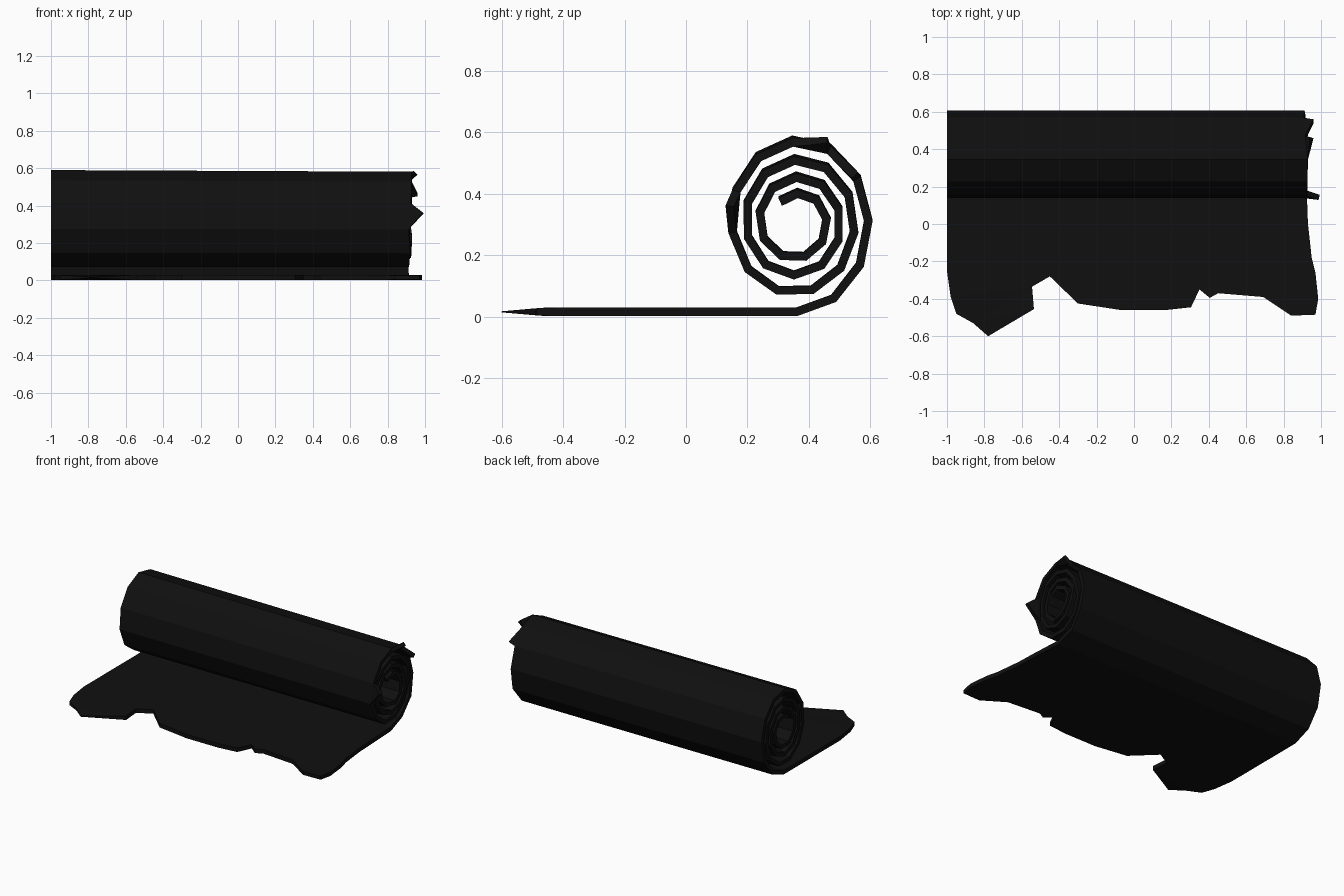
import bpy, bmesh, math, random

if "Cube" in bpy.data.objects:
    bpy.data.objects.remove(bpy.data.objects["Cube"])
random.seed(4)

CY, CZ = 0.36, 0.312          # roll axis
THICK = 0.028

# torn outline of the flat flap, seen from above (left, front, then right edge)
OUTLINE = [(-1, -0.25), (-0.98, -0.39), (-0.95, -0.48), (-0.86, -0.53),
           (-0.78, -0.60), (-0.535, -0.455), (-0.545, -0.335), (-0.45, -0.28),
           (-0.30, -0.425), (-0.07, -0.46), (0.17, -0.46), (0.305, -0.445),
           (0.35, -0.35), (0.405, -0.395), (0.45, -0.37), (0.69, -0.39),
           (0.84, -0.49), (0.97, -0.485), (0.985, -0.40), (0.97, -0.26),
           (0.95, -0.18), (0.93, 0.0), (0.925, 0.14)]


# spiral profile in the y-z plane, starting at the floor
def spiral(turns=3.65):
    pts, t = [], 0.0
    while t < turns:
        a = -math.pi / 2 + t * 2 * math.pi
        r = 0.245 - 0.045 * t
        stretch = 1.21 - 0.04 * t
        pts.append((CY + r * math.cos(a), CZ + stretch * r * math.sin(a)))
        t += 1 / (12 - t)     # fewer sides towards the middle
    return pts


bm = bmesh.new()
weights = bm.verts.layers.deform.verify()


def vert(x, y, z, w=1.0):
    v = bm.verts.new((x, y, z))
    v[weights][0] = w
    return v


# rolled part: strip between the straight left end and ragged right end
path = spiral()
left = [vert(-1, y, z) for y, z in path]
right = [vert(0.92 + random.uniform(-0.012, 0.012), y, z if i == 0 else z * 0.985)
         for i, (y, z) in enumerate(path)]
for i in range(len(path) - 1):
    bm.faces.new((left[i], right[i], right[i + 1], left[i + 1]))

# torn spikes on the right end of the outer turn
for i, tip in ((4, (0.96, 0.55, 0.46)), (5, (0.95, 0.46, 0.575)), (8, (0.99, 0.142, 0.36))):
    bm.faces.new((right[i], vert(*tip), right[i + 1]))

# flat flap, thinning towards its torn front
z0 = path[0][1]
flap = [vert(x, y, z0, min(1, max(0.1, (y + 0.62) / 0.16))) for x, y in OUTLINE]
bm.faces.new([left[0]] + flap + [right[0]])
bmesh.ops.recalc_face_normals(bm, faces=bm.faces)
bmesh.ops.triangulate(bm, faces=[f for f in bm.faces if len(f.verts) > 4])

mesh = bpy.data.meshes.new("rolled_sheet")
bm.to_mesh(mesh)
bm.free()
sheet = bpy.data.objects.new("rolled_sheet", mesh)
bpy.context.collection.objects.link(sheet)
sheet.vertex_groups.new(name="thickness")

# sheet thickness
mod = sheet.modifiers.new("thickness", 'SOLIDIFY')
mod.thickness = THICK
mod.offset = 0
mod.vertex_group = "thickness"

# black material
mat = bpy.data.materials.new("black_sheet")
mat.diffuse_color = (0.005, 0.005, 0.005, 1)
mat.use_nodes = True
mat.node_tree.nodes["Principled BSDF"].inputs["Base Color"].default_value = mat.diffuse_color
mesh.materials.append(mat)
